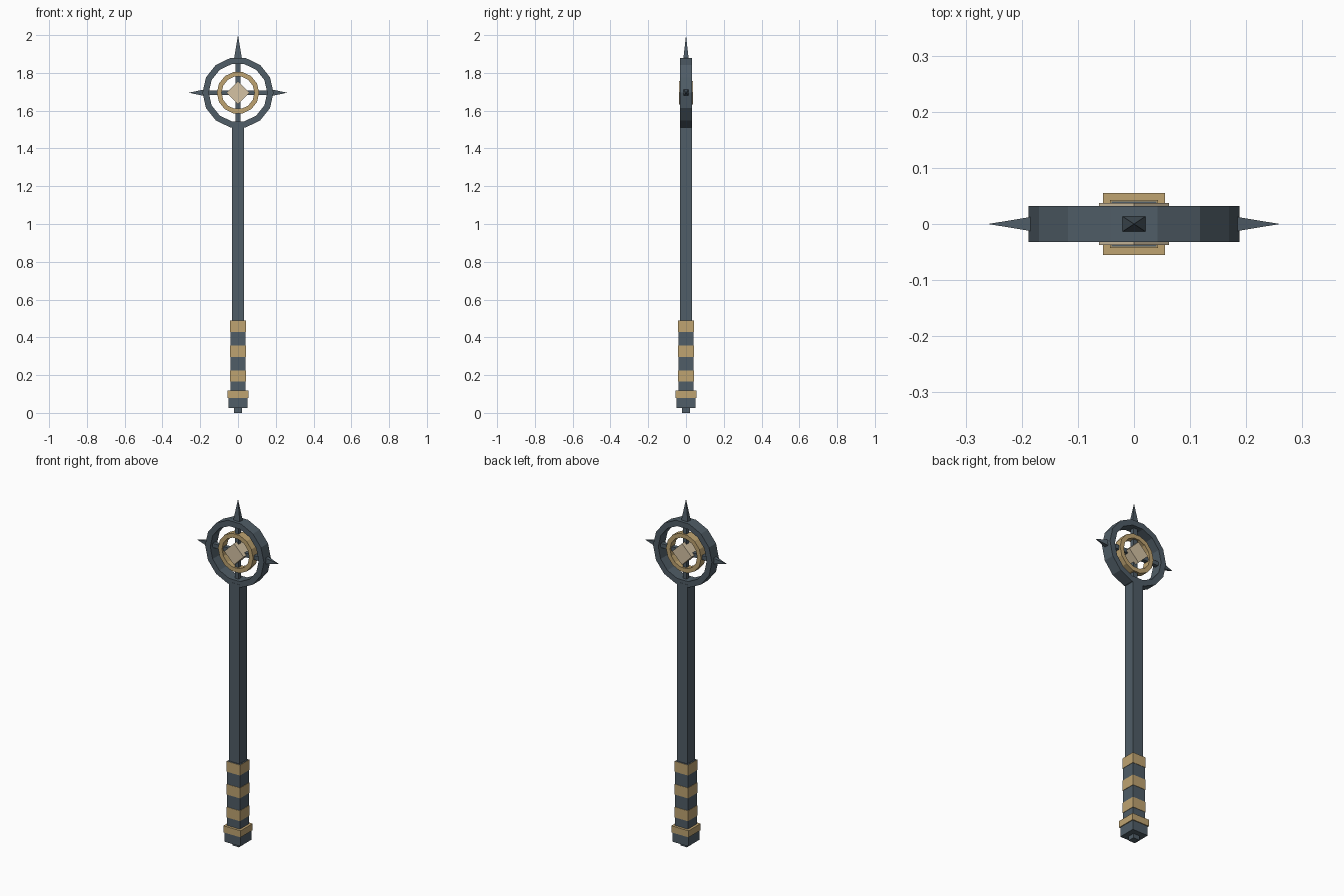
import bpy, bmesh, math
from mathutils import Matrix, Vector

cube = bpy.data.objects.get("Cube")
if cube:
    bpy.data.objects.remove(cube, do_unlink=True)


def material(name, rgb):
    m = bpy.data.materials.new(name)
    m.use_nodes = True
    m.diffuse_color = (*rgb, 1)
    m.node_tree.nodes["Principled BSDF"].inputs["Base Color"].default_value = (*rgb, 1)
    return m


SLATE = material("slate_metal", (0.08, 0.11, 0.135))
GOLD = material("aged_gold", (0.52, 0.37, 0.165))
CREAM = material("cream_crystal", (0.66, 0.54, 0.37))
HEAD = Vector((0, 0, 1.695))


def finish(name, bm, mat):
    bmesh.ops.recalc_face_normals(bm, faces=bm.faces)
    me = bpy.data.meshes.new(name)
    bm.to_mesh(me)
    bm.free()
    me.materials.append(mat)
    ob = bpy.data.objects.new(name, me)
    bpy.context.collection.objects.link(ob)
    return ob


def block(name, half, z0, z1, mat):
    """Square upright block between two heights."""
    bm = bmesh.new()
    bmesh.ops.create_cube(bm, size=1, matrix=Matrix.Translation((0, 0, (z0 + z1) / 2))
                          @ Matrix.Diagonal((2 * half, 2 * half, z1 - z0, 1)))
    return finish(name, bm, mat)


def ring(name, outer, inner, depth, mat, sides=14):
    """Faceted ring standing in the xz plane."""
    bm = bmesh.new()
    loops = []
    for i in range(sides):
        a = 2 * math.pi * i / sides
        d = Vector((math.cos(a), 0, math.sin(a)))
        loops.append([bm.verts.new(HEAD + d * r + Vector((0, y, 0)))
                      for r, y in ((outer, -depth), (outer, depth), (inner, depth), (inner, -depth))])
    for i, a in enumerate(loops):
        b = loops[(i + 1) % sides]
        for k in range(4):
            n = (k + 1) % 4
            bm.faces.new((a[k], b[k], b[n], a[n]))
    return finish(name, bm, mat)


def spike(name, angle, base, tip, wide, deep):
    """Four-sided spike pointing outward from the head."""
    bm = bmesh.new()
    point = bm.verts.new((0, 0, tip))
    foot = [bm.verts.new((x * wide, y * deep, base))
            for x, y in ((-1, -1), (1, -1), (1, 1), (-1, 1))]
    bm.faces.new(foot)
    for i in range(4):
        bm.faces.new((foot[i], foot[(i + 1) % 4], point))
    bm.transform(Matrix.Translation(HEAD) @ Matrix.Rotation(angle, 4, "Y"))
    return finish(name, bm, SLATE)


# Handle, from the foot up
block("foot_nub", 0.02, 0, 0.03, SLATE)
block("pommel", 0.05, 0.025, 0.085, SLATE)
block("pommel_collar", 0.055, 0.08, 0.118, GOLD)
block("grip", 0.0405, 0.11, 0.49, SLATE)
for i in range(3):
    z = 0.165 + 0.132 * i
    block(f"grip_band_{i + 1}", 0.0425, z, z + 0.06, GOLD)
block("shaft", 0.033, 0.48, 1.525, SLATE)

# Rings of the head
ring("outer_ring", 0.188, 0.155, 0.032, SLATE)
ring("inner_ring", 0.112, 0.087, 0.022, GOLD)

# Spokes joining the crystal to the outer ring
for name, angle in (("top", 0), ("left", 90), ("bottom", 180), ("right", 270)):
    bm = bmesh.new()
    bmesh.ops.create_cube(bm, size=1, matrix=Matrix.Translation(HEAD)
                          @ Matrix.Rotation(math.radians(angle), 4, "Y")
                          @ Matrix.Translation((0, 0, 0.1))
                          @ Matrix.Diagonal((0.024, 0.024, 0.12, 1)))
    finish(f"{name}_spoke", bm, SLATE)

# Diamond-shaped crystal in the middle
bm = bmesh.new()
side = 0.062 * math.sqrt(2)
bmesh.ops.create_cube(bm, size=1, matrix=Matrix.Translation(HEAD)
                      @ Matrix.Rotation(math.pi / 4, 4, "Y")
                      @ Matrix.Diagonal((side, 0.074, side, 1)))
finish("crystal", bm, CREAM)

# Spikes around the outer ring
spike("top_spike", 0, 0.18, 0.305, 0.021, 0.014)
spike("left_spike", math.pi / 2, 0.175, 0.26, 0.018, 0.014)
spike("right_spike", -math.pi / 2, 0.175, 0.26, 0.018, 0.014)
